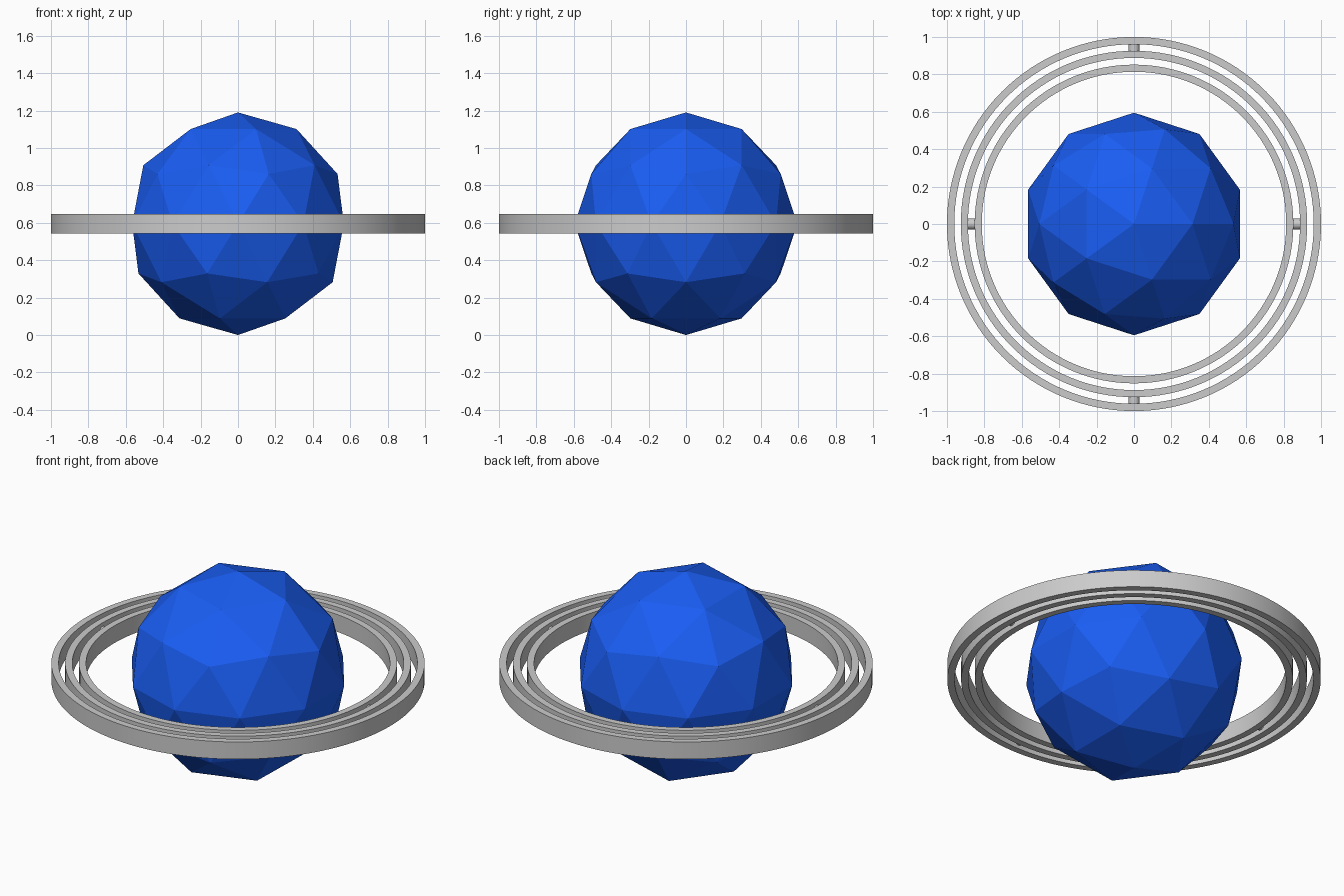
import bpy, bmesh, math
from mathutils import Matrix

if "Cube" in bpy.data.objects:
    bpy.data.objects.remove(bpy.data.objects["Cube"])

CZ = 0.595      # height of the common centre
HALF = 0.051    # half the ring height
SEG = 128


def ring(name, r_in, r_out):
    """Flat band: a rectangular section swept round the z axis."""
    bm = bmesh.new()
    section = [(r_in, -HALF), (r_out, -HALF), (r_out, HALF), (r_in, HALF)]
    loops = []
    for i in range(SEG):
        a = 2 * math.pi * i / SEG
        loops.append([bm.verts.new((r * math.cos(a), r * math.sin(a), z)) for r, z in section])
    for i in range(SEG):
        a, b = loops[i], loops[(i + 1) % SEG]
        for j in range(4):
            k = (j + 1) % 4
            bm.faces.new((a[j], b[j], b[k], a[k]))
    finish(bm, name)


def pin(name, r0, r1, angle):
    """Short round pivot lying along a radius."""
    bm = bmesh.new()
    mat = (Matrix.Rotation(angle, 4, 'Z') @ Matrix.Translation(((r0 + r1) / 2, 0, 0))
           @ Matrix.Rotation(math.pi / 2, 4, 'Y'))
    bmesh.ops.create_cone(bm, cap_ends=True, segments=32, radius1=0.03, radius2=0.03,
                          depth=r1 - r0, matrix=mat)
    finish(bm, name)


def finish(bm, name):
    bmesh.ops.recalc_face_normals(bm, faces=bm.faces)
    mesh = bpy.data.meshes.new(name)
    bm.to_mesh(mesh)
    bm.free()
    ob = bpy.data.objects.new(name, mesh)
    ob.location.z = CZ
    bpy.context.collection.objects.link(ob)
    bpy.ops.object.select_all(action='DESELECT')
    ob.select_set(True)
    bpy.context.view_layer.objects.active = ob
    bpy.ops.object.shade_smooth_by_angle(angle=math.radians(30))


# Faceted globe
bpy.ops.mesh.primitive_ico_sphere_add(subdivisions=2, radius=CZ, location=(0, 0, CZ))
globe = bpy.context.object
globe.name = "globe"
blue = bpy.data.materials.new("blue")
blue.diffuse_color = (0.01, 0.11, 0.9, 1)
blue.use_nodes = True
blue.node_tree.nodes["Principled BSDF"].inputs["Base Color"].default_value = blue.diffuse_color
globe.data.materials.append(blue)

# Three nested gimbal rings
ring("outer_ring", 0.961, 1.0)
ring("middle_ring", 0.888, 0.926)
ring("inner_ring", 0.814, 0.852)

# Pivots: outer pair along y, inner pair along x
for side, turn in (("a", 0), ("b", math.pi)):
    pin("outer_pivot_" + side, 0.92, 0.967, math.pi / 2 + turn)
    pin("inner_pivot_" + side, 0.846, 0.894, turn)
